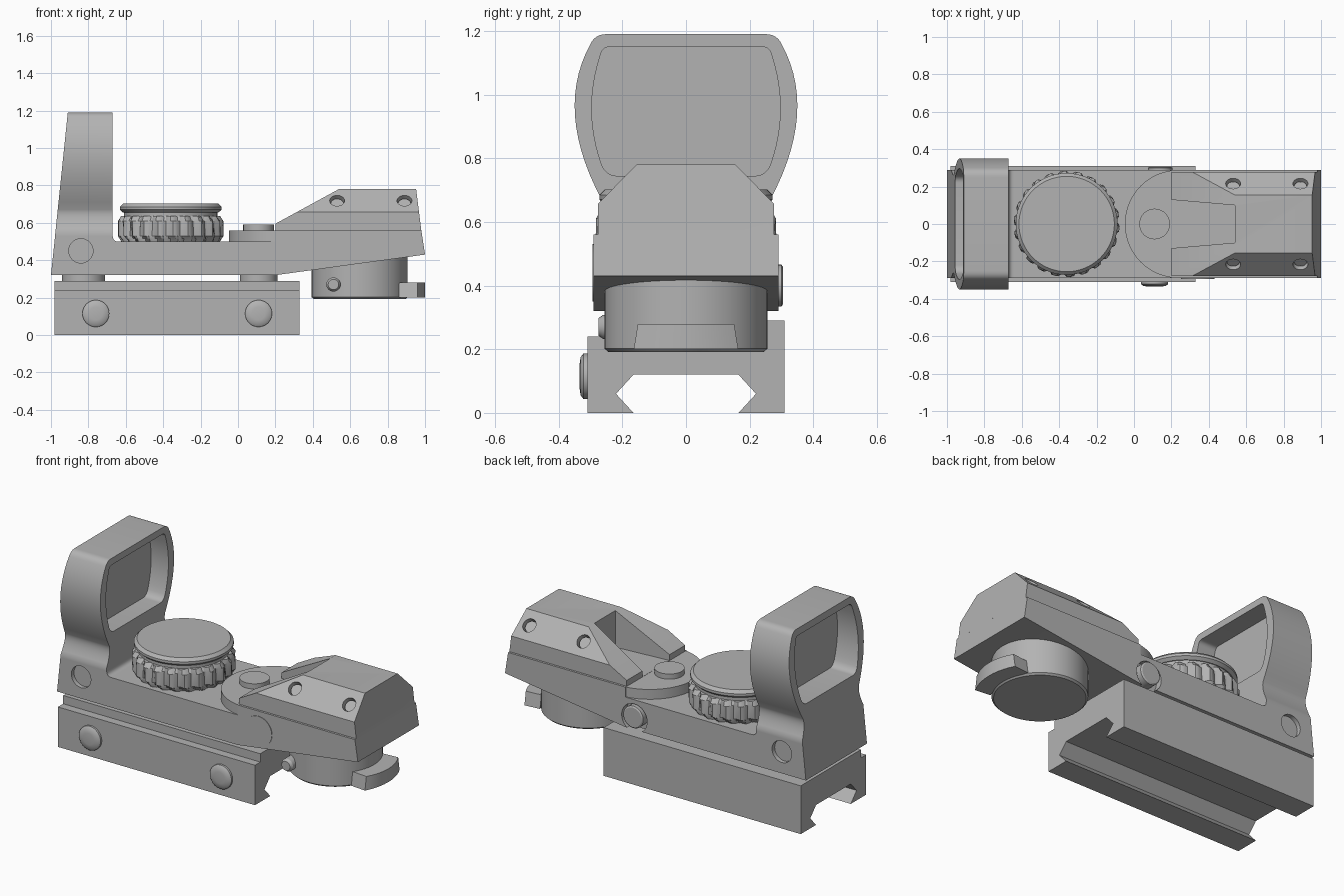
import bpy, bmesh, math
from mathutils import Vector, Matrix

cube = bpy.data.objects.get("Cube")
if cube:
    bpy.data.objects.remove(cube)

GREY = (0.45, 0.45, 0.45, 1)
mat = bpy.data.materials.new("matte_grey")
mat.use_nodes = True
mat.diffuse_color = GREY
mat.node_tree.nodes["Principled BSDF"].inputs["Base Color"].default_value = GREY


def finish(name, bm):
    bmesh.ops.recalc_face_normals(bm, faces=bm.faces)
    me = bpy.data.meshes.new(name)
    bm.to_mesh(me)
    bm.free()
    me.materials.append(mat)
    ob = bpy.data.objects.new(name, me)
    bpy.context.collection.objects.link(ob)
    return ob


def prism(name, pts, axis, lo, hi):
    """Extrude a 2D outline along an axis; outline is in the other two axes in order."""
    place = {"x": lambda p, d: (d, p[0], p[1]),
             "y": lambda p, d: (p[0], d, p[1]),
             "z": lambda p, d: (p[0], p[1], d)}[axis]
    bm = bmesh.new()
    face = bm.faces.new([bm.verts.new(place(p, lo)) for p in pts])
    ext = bmesh.ops.extrude_face_region(bm, geom=[face])
    move = Vector(place((0, 0), hi - lo))
    bmesh.ops.translate(bm, vec=move, verts=[v for v in ext["geom"] if isinstance(v, bmesh.types.BMVert)])
    return finish(name, bm)


def lathe(name, prof, loc, direction=(0, 0, 1), seg=48, wobble=None):
    """Closed turned solid from (radius, height) pairs along a direction."""
    bm = bmesh.new()
    rings = []
    for k, (r, h) in enumerate(prof):
        ring = []
        for i in range(seg):
            a = math.tau * i / seg
            rr = r + (wobble(i, k) if wobble else 0)
            ring.append(bm.verts.new((rr * math.cos(a), rr * math.sin(a), h)))
        rings.append(ring)
    for a, b in zip(rings, rings[1:]):
        for i in range(seg):
            j = (i + 1) % seg
            bm.faces.new((a[i], a[j], b[j], b[i]))
    bm.faces.new(rings[0])
    bm.faces.new(rings[-1])
    turn = Vector((0, 0, 1)).rotation_difference(Vector(direction)).to_matrix().to_4x4()
    bmesh.ops.transform(bm, matrix=Matrix.Translation(loc) @ turn, verts=bm.verts)
    return finish(name, bm)


def boolean(ob, tool, op="DIFFERENCE"):
    mod = ob.modifiers.new("cut", "BOOLEAN")
    mod.operation, mod.object, mod.solver = op, tool, "EXACT"
    bpy.context.view_layer.objects.active = ob
    bpy.ops.object.modifier_apply(modifier=mod.name)
    bpy.data.objects.remove(tool)


def bez(a, c, b, n=6):
    a, c, b = Vector(a), Vector(c), Vector(b)
    return [tuple(a * (1 - t) ** 2 + c * 2 * t * (1 - t) + b * t * t) for t in (i / n for i in range(n + 1))]


def mirrored(half):
    return half + [(-y, z) for y, z in reversed(half)]


# Rail clamp base with its dovetail channel and the lower clamp ledge
prism("rail_base", [(-0.31, 0), (-0.165, 0), (-0.22, 0.06), (-0.165, 0.12), (0.165, 0.12),
                    (0.22, 0.06), (0.165, 0), (0.31, 0), (0.31, 0.29), (-0.26, 0.29),
                    (-0.26, 0.24), (-0.31, 0.24)], "x", -0.98, 0.33)
for n, x in (("rear", -0.76), ("front", 0.11)):
    lathe(n + "_clamp_bolt", [(0.072, 0), (0.072, 0.012), (0.06, 0.021), (0.035, 0.025)],
          (x, -0.31, 0.115), (0, -1, 0), 32)
lathe("rear_post", [(0.115, 0.27), (0.115, 0.33)], (-0.825, 0, 0))
lathe("front_post", [(0.1, 0.27), (0.1, 0.33)], (0.11, 0, 0))

# Main body with the sloping underside of the tail
body = prism("body", [(-1, 0.32), (0.2, 0.32), (1, 0.43), (0.98, 0.56), (0.2, 0.56), (0.2, 0.5)]
             + bez((-0.64, 0.5), (-0.67, 0.5), (-0.67, 0.53), 5) + [(-0.978, 0.53)], "y", -0.29, 0.29)
for side in (-1, 1):
    boolean(body, lathe("cutter", [(0.065, 0), (0.065, 0.1)], (-0.84, side * 0.265, 0.45), (0, side, 0), 32))
boolean(body, lathe("cutter", [(0.085, 0), (0.085, 0.2)], (0.14, 0.25, 0.39), (0, 1, 0), 32))
lathe("windage_screw", [(0.066, 0), (0.066, 0.06), (0.058, 0.065)], (0.14, 0.24, 0.4), (0, 1, 0), 32)
lathe("side_cap", [(0.09, 0), (0.09, 0.013)], (0.34, -0.28, 0.44), (0, -1, 0), 40)

# Lens hood: bulged ring with a slanted rear face
hood = prism("lens_hood", mirrored(
    bez((0.25, 1.19), (0.285, 1.19), (0.3, 1.16)) + bez((0.3, 1.16), (0.415, 0.95), (0.265, 0.67), 14)[1:]
    + bez((0.265, 0.67), (0.25, 0.63), (0.29, 0.55), 8)[1:] + [(0.29, 0.53)]), "x", -1, -0.67)
for v in hood.data.vertices:
    if v.co.x < -0.9:
        v.co.x = -1 + (v.co.z - 0.32) * 0.1034
window = mirrored(bez((0.24, 1.15), (0.265, 1.15), (0.27, 1.12)) + bez((0.27, 1.12), (0.325, 0.95), (0.265, 0.78), 12)[1:]
                  + bez((0.265, 0.78), (0.25, 0.745), (0.22, 0.745))[1:])
boolean(hood, prism("cutter", window, "x", -1.2, -0.4))
prism("lens", window, "x", -0.8, -0.785)

# Elevation turret: scalloped ring, neck and cap
lathe("turret_ring", [(0.25, 0.49), (0.265, 0.515), (0.275, 0.53), (0.275, 0.61), (0.26, 0.635)], (-0.36, 0, 0),
      seg=132, wobble=lambda i, k: (0.008, 0.008, 0.004, -0.008, -0.014, -0.004)[(i + k) % 6])
lathe("turret_neck", [(0.25, 0.62), (0.25, 0.67)], (-0.36, 0, 0))
lathe("turret_cap", [(0.255, 0.655), (0.272, 0.67), (0.272, 0.685), (0.255, 0.702)], (-0.36, 0, 0), seg=64)

# Pivot disc and its pin
lathe("pivot_disc", [(0.289, 0.49), (0.289, 0.559)], (0.24, 0, 0), seg=64)
lathe("pivot_pin", [(0.082, 0.55), (0.082, 0.59)], (0.11, 0, 0), seg=40)

# Emitter housing: chamfered block, sloped front, tapering slot and screw holes
housing = prism("emitter_housing", mirrored([(0.155, 0.78), (0.277, 0.657), (0.277, 0.555)]), "x", 0.1, 1.1)
boolean(housing, prism("cutter", [(0.2, 0.5), (0.99, 0.5), (0.98, 0.56), (0.95, 0.8), (0.576, 0.8), (0.2, 0.595)],
                       "y", -0.5, 0.5), "INTERSECT")
boolean(housing, prism("cutter", [(0.1, -0.138), (0.54, -0.1), (0.54, 0.1), (0.1, 0.138)], "z", 0.56, 1))
for side in (-1, 1):
    for x in (0.53, 0.89):
        out = Vector((0, side, 1)).normalized()
        mid = Vector((x, side * 0.216, 0.718))
        boolean(housing, lathe("cutter", [(0.04, 0), (0.04, 0.2)], mid - out * 0.045, out, 24))
        lathe("housing_screw", [(0.034, 0), (0.034, 0.03)], mid - out * 0.05, out, 24)

# Battery compartment under the tail, with finger tab and set screw
lathe("battery_cap", [(0.245, 0.192), (0.256, 0.202), (0.256, 0.45)], (0.65, 0, 0), seg=64)
arc = [math.radians(-28 + 56 * i / 10) for i in range(11)]
tab = prism("finger_tab", [(0.65 + 0.35 * math.cos(a), 0.35 * math.sin(a)) for a in arc]
            + [(0.65 + 0.24 * math.cos(a), 0.33 * math.sin(a)) for a in reversed(arc)], "z", 0.2, 0.28)
for v in tab.data.vertices:
    if v.co.z > 0.25:
        v.co.y *= 0.92
lathe("set_screw", [(0.038, 0), (0.038, 0.1), (0.028, 0.115)], (0.51, -0.16, 0.27), (0, -1, 0), 24)

# Smooth the round parts while keeping hard edges
bpy.ops.object.select_all(action="DESELECT")
for ob in bpy.context.collection.objects:
    if ob.type == "MESH":
        ob.select_set(True)
        bpy.context.view_layer.objects.active = ob
bpy.ops.object.shade_smooth_by_angle(angle=math.radians(30))
